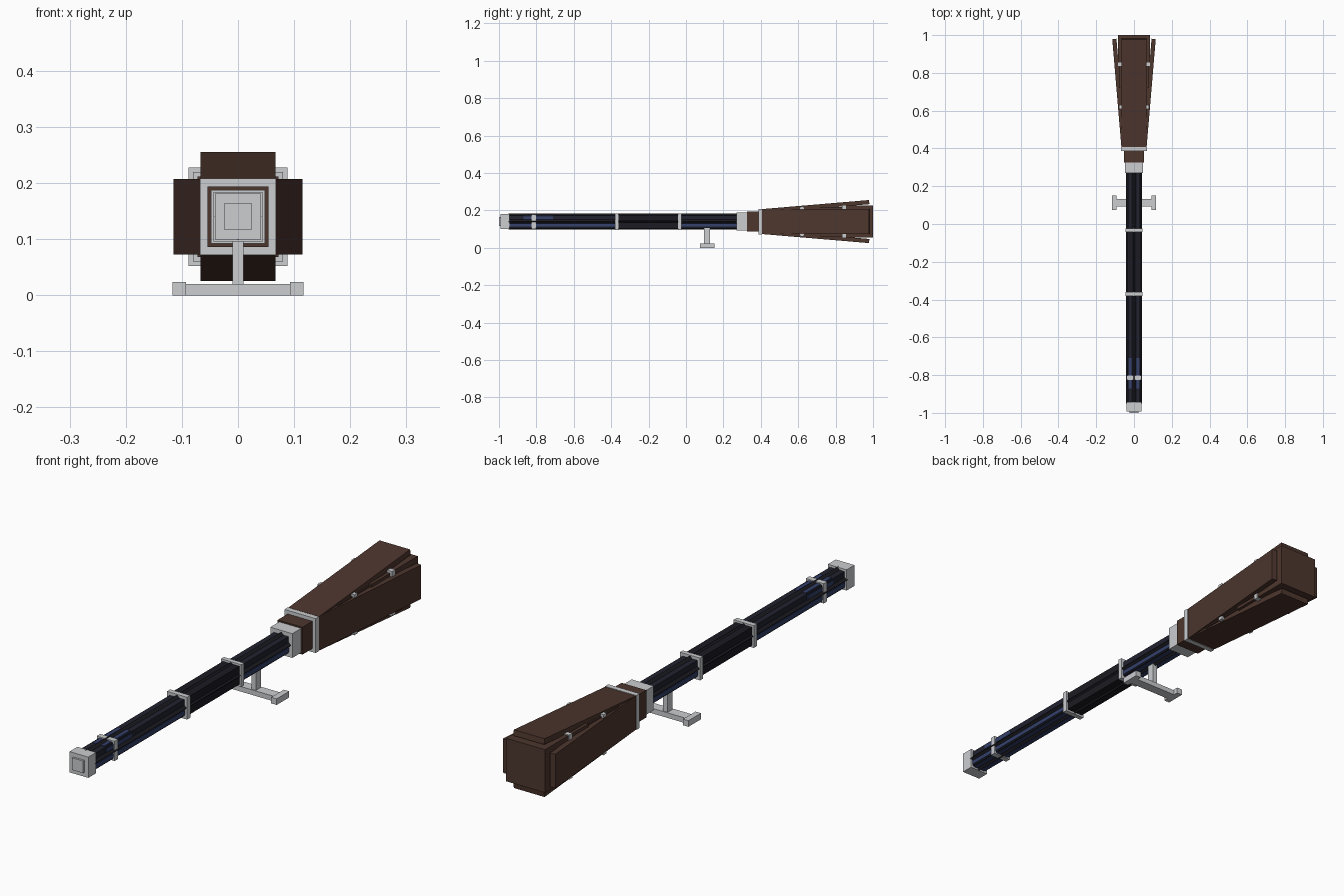
import bpy, bmesh, math
from mathutils import Matrix

if "Cube" in bpy.data.objects:
    bpy.data.objects.remove(bpy.data.objects["Cube"])

AXIS = 0.14  # height of the shaft centre line


def material(name, rgb):
    m = bpy.data.materials.new(name)
    m.diffuse_color = (*rgb, 1)
    m.use_nodes = True
    m.node_tree.nodes["Principled BSDF"].inputs["Base Color"].default_value = m.diffuse_color
    return m


BROWN = material("brown", (0.075, 0.037, 0.027))
GREY = material("light_grey", (0.60, 0.61, 0.63))
BLACK = material("black", (0.011, 0.011, 0.016))
NAVY = material("dark_navy", (0.015, 0.016, 0.028))
BLUE = material("blue", (0.034, 0.052, 0.15))


def finish(name, bm, mat):
    bmesh.ops.recalc_face_normals(bm, faces=bm.faces)
    me = bpy.data.meshes.new(name)
    bm.to_mesh(me)
    bm.free()
    me.materials.append(mat)
    ob = bpy.data.objects.new(name, me)
    bpy.context.collection.objects.link(ob)
    return ob


def box(name, mat, x, y, z, turn=0):
    """Box from three ranges, with z measured from the ground; turn is about the shaft."""
    bm = bmesh.new()
    size = [r[1] - r[0] for r in (x, y, z)]
    mid = [(r[0] + r[1]) / 2 for r in (x, y, z)]
    bmesh.ops.create_cube(bm, size=1, matrix=Matrix.Translation(mid) @ Matrix.Diagonal((*size, 1)))
    pivot = Matrix.Translation((0, 0, AXIS))
    bm.transform(pivot @ Matrix.Rotation(turn, 4, 'Y') @ pivot.inverted())
    return finish(name, bm, mat)


def block(name, mat, half, y0, y1, turn=0):
    """Square section centred on the shaft."""
    return box(name, mat, (-half, half), (y0, y1), (AXIS - half, AXIS + half), turn)


def panel(name, mat, turn):
    """Flared bristle board: a slanted side profile extruded across its width."""
    profile = [(0.41, 0.067), (0.978, 0.115), (0.981, 0.093), (0.412, 0.045)]
    bm = bmesh.new()
    face = bm.faces.new([bm.verts.new((-0.067, y, r)) for y, r in profile])
    ext = bmesh.ops.extrude_face_region(bm, geom=[face])
    bmesh.ops.translate(bm, vec=(0.134, 0, 0), verts=[v for v in ext["geom"] if isinstance(v, bmesh.types.BMVert)])
    bm.transform(Matrix.Translation((0, 0, AXIS)) @ Matrix.Rotation(turn, 4, 'Y'))
    return finish(name, bm, mat)


# Shaft: two squares turned against each other make a star section
block("shaft_square", NAVY, 0.032, -0.95, 0.28)
block("shaft_ridges", BLACK, 0.042 / math.sqrt(2), -0.95, 0.28, math.pi / 4)
block("shaft_grip", BLACK, 0.036, -0.365, -0.035)

# Blue strips on the lower faces, and short patches on the upper faces
TOP, RIGHT, BOTTOM, LEFT = (i * math.pi / 2 for i in range(4))


def strip(name, turn, side, y0, y1):
    x = sorted((side * 0.010, side * 0.026))
    box(name, BLUE, x, (y0, y1), (AXIS + 0.031, AXIS + 0.0345), turn)


for y0, y1 in ((-0.95, -0.365), (-0.035, 0.28)):
    for turn, sides in ((RIGHT, (1,)), (LEFT, (-1,)), (BOTTOM, (-1, 1))):
        for s in sides:
            strip("blue_strip", turn, s, y0, y1)
for turn, sides in ((TOP, (-1, 1)), (RIGHT, (-1,)), (LEFT, (1,))):
    for s in sides:
        strip("blue_patch", turn, s, -0.87, -0.71)

# Shaft bands and front cap
block("clip_band", GREY, 0.039, -0.825, -0.803)
block("front_band", GREY, 0.044, -0.38, -0.36)
block("rear_band", GREY, 0.044, -0.043, -0.025)
block("front_cap", GREY, 0.041, -0.992, -0.943)
block("cap_plate", GREY, 0.024, -1.0, -0.99)

# Collar between shaft and bristles
block("collar", GREY, 0.048, 0.27, 0.327)
block("neck", BROWN, 0.054, 0.325, 0.39)
block("neck_ring", GREY, 0.068, 0.387, 0.407)

# Stepped bristle core with its bands and four flared boards
for half, y0, y1 in ((0.066, 0.405, 0.53), (0.072, 0.52, 0.73), (0.079, 0.72, 0.86), (0.085, 0.85, 1.0)):
    block("bristle_core", BROWN, half, y0, y1)
block("bristle_band_small", GREY, 0.080, 0.61, 0.63)
block("bristle_band_large", GREY, 0.088, 0.835, 0.855)
for i in range(4):
    panel("bristle_board", BROWN, i * math.pi / 2)

# Foot rest under the shaft
box("rest_post", GREY, (-0.01, 0.01), (0.097, 0.129), (0.01, 0.112))
box("rest_bar", GREY, (-0.10, 0.10), (0.093, 0.133), (0.0, 0.02))
for s in (-1, 1):
    box("rest_end", GREY, sorted((s * 0.093, s * 0.117)), (0.074, 0.152), (0.0, 0.024))
